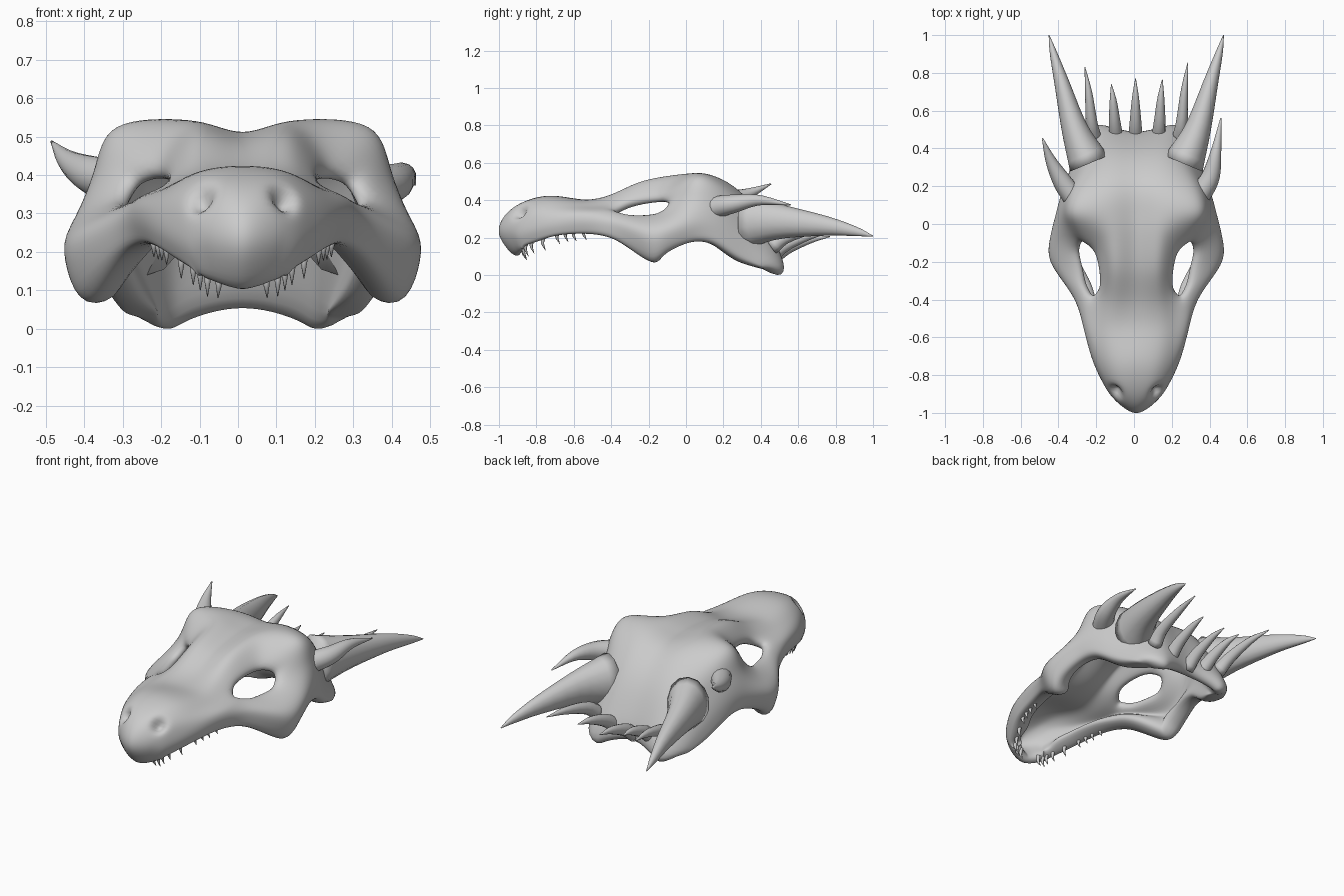
import bpy, bmesh, math
from mathutils import Vector

if "Cube" in bpy.data.objects:
    bpy.data.objects.remove(bpy.data.objects["Cube"])

CX = 0.012  # the skull sits slightly right of centre


def spline(pts, t):
    """Catmull-Rom point at parameter t (0 .. len-1)."""
    n = len(pts)
    i = min(int(t), n - 2)
    f = t - i
    b, c = Vector(pts[i]), Vector(pts[i + 1])
    a = Vector(pts[i - 1]) if i > 0 else b * 2 - c
    d = Vector(pts[i + 2]) if i + 2 < n else c * 2 - b
    return 0.5 * (2 * b + (c - a) * f + (2 * a - 5 * b + 4 * c - d) * f * f
                  + (3 * b - a - 3 * c + d) * f ** 3)


def finish(name, bm):
    me = bpy.data.meshes.new(name)
    bm.to_mesh(me)
    bm.free()
    for p in me.polygons:
        p.use_smooth = True
    ob = bpy.data.objects.new(name, me)
    bpy.context.collection.objects.link(ob)
    return ob


def horn(name, path, radii, sides=14, steps=14, tall=1.0):
    """Tapered tube swept along a spline path."""
    bm = bmesh.new()
    rings = []
    last = len(path) - 1
    rad = [(r, 0, 0) for r in radii]
    for k in range(steps + 1):
        t = last * k / steps
        p = spline(path, t)
        d = (spline(path, min(t + .02, last)) - spline(path, max(t - .02, 0))).normalized()
        n1 = d.cross(Vector((1, 0, 0))).normalized()
        n2 = d.cross(n1)
        r = max(spline(rad, t).x, 0.001)
        rings.append([bm.verts.new(p + n1 * (r * tall * math.cos(a)) + n2 * (r * math.sin(a)))
                      for a in (2 * math.pi * s / sides for s in range(sides))])
    for r0, r1 in zip(rings, rings[1:]):
        for s in range(sides):
            q = (s + 1) % sides
            bm.faces.new((r0[s], r0[q], r1[q], r1[s]))
    bm.faces.new(rings[0])
    bm.faces.new(rings[-1])
    bmesh.ops.recalc_face_normals(bm, faces=bm.faces)
    return finish(name, bm)


# Guide curves of one half, running from the front lip over the nose to the rear rim
centre = [(0, -.91, .085), (0, -1.014, .225), (0, -.935, .36), (0, -.74, .43), (0, -.55, .40), (0, -.4, .42),
          (0, -.25, .475), (0, -.08, .50), (0, .06, .505), (0, .22, .485), (0, .38, .34), (0, .51, .075)]
ridge = [(.045, -.905, .095), (.062, -.985, .23), (.075, -.905, .365), (.11, -.74, .415), (.13, -.55, .395),
         (.12, -.4, .43), (.12, -.25, .505), (.13, -.08, .54), (.14, .06, .547), (.14, .22, .505),
         (.14, .39, .34), (.13, .54, .045)]
brow = [(.08, -.895, .11), (.105, -.945, .23), (.14, -.87, .335), (.185, -.73, .365), (.205, -.55, .365),
        (.2, -.39, .375), (.21, -.24, .40), (.25, -.10, .43), (.34, .04, .537), (.31, .19, .485),
        (.235, .37, .31), (.2, .555, .022)]
side = [(.1, -.885, .12), (.135, -.91, .215), (.18, -.83, .285), (.23, -.71, .315), (.27, -.54, .335),
        (.28, -.39, .338), (.295, -.24, .333), (.345, -.09, .355), (.39, .05, .41), (.36, .19, .38),
        (.295, .34, .24), (.255, .53, .022)]
cheek = [(.11, -.88, .13), (.142, -.885, .19), (.19, -.815, .23), (.24, -.7, .26), (.285, -.53, .28),
         (.335, -.38, .28), (.46, -.22, .235), (.468, -.1, .25), (.43, .05, .28), (.395, .17, .27),
         (.335, .32, .16), (.29, .475, .028)]
edge = [(.112, -.875, .13), (.135, -.865, .15), (.175, -.79, .17), (.225, -.69, .203), (.265, -.52, .21),
        (.325, -.38, .175), (.41, -.19, .035), (.43, -.1, .1), (.41, .03, .165), (.395, .15, .16),
        (.355, .28, .075), (.305, .42, .03)]

half = [edge, cheek, side, brow, ridge]
guides = [[(-x, y, z) for x, y, z in c] for c in half] + [centre] + half[::-1]

# Skull shell: loft across the guides, leaving the eye sockets open
bm = bmesh.new()
NV = 2 * (len(centre) - 1) + 1
grid = []
for j in range(NV):
    section = [spline(g, j / 2) for g in guides]
    grid.append([bm.verts.new(spline(section, i / 2) + Vector((CX, 0, 0))) for i in range(21)])
eyes = ((4, 6), (14, 16))
J0, J1 = 10, 14
for j in range(NV - 1):
    for i in range(20):
        if J0 <= j < J1 and any(a <= i < b for a, b in eyes):
            continue
        bm.faces.new((grid[j][i], grid[j][i + 1], grid[j + 1][i + 1], grid[j + 1][i]))
for a, b in eyes:  # round the socket corners
    mid = grid[(J0 + J1) // 2][(a + b) // 2].co.copy()
    for j in (J0, J1):
        for i in (a, b):
            grid[j][i].co = grid[j][i].co.lerp(mid, 0.28)
bmesh.ops.delete(bm, geom=[v for v in bm.verts if not v.link_faces], context='VERTS')
# rim gets gradually thicker towards the jaw and rear edge, most of all at the cheek
bm.verts.index_update()
weights = {}
for j in range(NV):
    for i in range(21):
        if grid[j][i].is_valid:
            inset = min(i, 20 - i)
            jaw = (1.0 if 10 <= j <= 14 else .6) if j > 3 else .1
            w = max(jaw * (1, .85, .4)[inset] if inset < 3 else 0,
                    (.6, .4, .2)[NV - 1 - j] if j > NV - 4 else 0)
            weights[grid[j][i].index] = w
skull = finish("skull", bm)
rim = skull.vertex_groups.new(name="rim")
for idx, w in weights.items():
    rim.add([idx], w, 'REPLACE')
sol = skull.modifiers.new("thickness", 'SOLIDIFY')
sol.thickness = 0.125
sol.offset = -1
sol.vertex_group = "rim"
sol.thickness_vertex_group = 0.48
sub = skull.modifiers.new("smooth", 'SUBSURF')
sub.levels = sub.render_levels = 2
bpy.context.view_layer.objects.active = skull
skull.select_set(True)
for m in ("thickness", "smooth"):
    bpy.ops.object.modifier_apply(modifier=m)

# Nostrils: soft pits pressed into the snout
for s in (-1, 1):
    c = Vector((CX + s * .113, -.895, .345))
    push = Vector((-s * .35, .6, -.7)).normalized()
    for v in skull.data.vertices:
        d = (v.co - c).length
        v.co += push * (0.045 * math.exp(-(d / .033) ** 2))

# Main horns
for s, n in ((-1, "left"), (1, "right")):
    horn(n + "_main_horn",
         [(CX + s * x, y, z) for x, y, z in ((.25, .32, .285), (.325, .5, .285), (.395, .75, .262),
                                             (.44, .91, .232), (.462, 1.0, .207))],
         [.112, .072, .04, .019, .002], tall=1.3)

# Side horns, differing a little left to right
horn("left_side_horn", [(-.32, .14, .385), (-.38, .225, .40), (-.44, .335, .435), (-.485, .455, .487)],
     [.057, .05, .029, .003])
horn("right_side_horn", [(.345, .15, .36), (.405, .25, .38), (.435, .39, .40), (.46, .56, .375)],
     [.06, .05, .028, .003])

# Crest horns along the rear rim, the outer ones a little higher
for k, (x0, x1, y1, up) in enumerate(((-.21, -.26, .83, .06), (-.095, -.12, .74, .02), (.008, .008, .77, 0),
                                      (.13, .15, .765, .02), (.24, .285, .855, .06))):
    y0 = .46
    horn("crest_horn_%d" % (k + 1),
         [(x0, y0, .09 + up), (x0 * .7 + x1 * .3, y0 + .08, .145 + up),
          (x0 * .4 + x1 * .6, (y0 + y1) / 2 + .05, .19 + up), (x1, y1, .205 + up)],
         [.038, .031, .019, .002], sides=12, steps=10, tall=1.1)

# Teeth along the upper jaw
for s, n in ((-1, "left"), (1, "right")):
    for k, (t, length) in enumerate(((.2, .05), (1.0, .05), (1.5, .045), (2.2, .045), (2.95, .035),
                                     (3.25, .03), (3.5, .03), (3.8, .025))):
        p = spline(edge, t)
        p = Vector((CX + s * (p.x - .025), p.y + .01, p.z + .02))
        horn("%s_tooth_%d" % (n, k + 1),
             [p, p + Vector((0, -.004, -length * .6)), p + Vector((0, .012, -length - .02))],
             [.011, .008, .001], sides=8, steps=5)
    horn(n + "_front_tooth",
         [(CX + s * .06, -.865, .15), (CX + s * .062, -.87, .115), (CX + s * .064, -.85, .08)],
         [.011, .008, .001], sides=8, steps=5)
